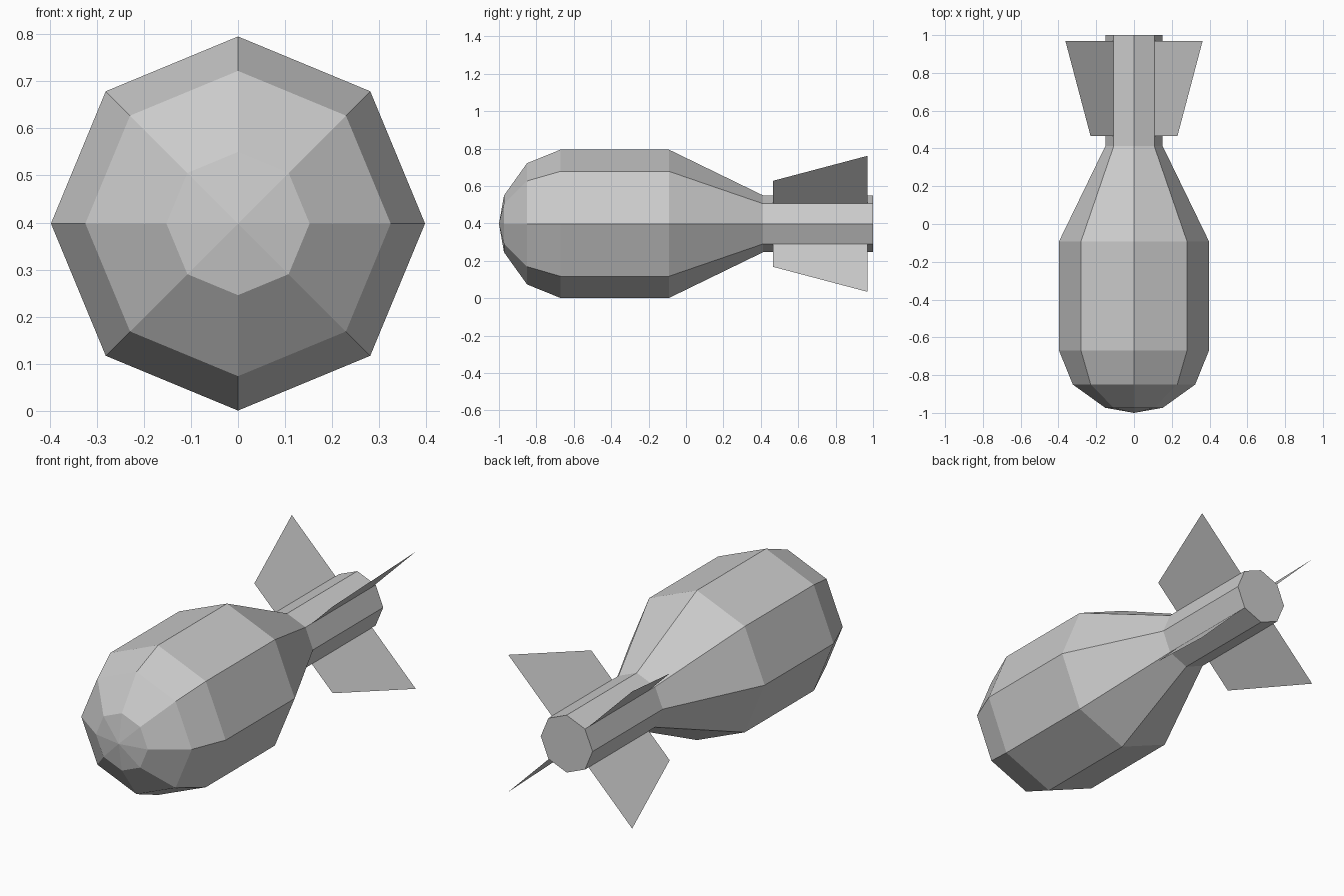
import bpy, bmesh
from math import sin, cos, pi

if "Cube" in bpy.data.objects:
    bpy.data.objects.remove(bpy.data.objects["Cube"])

CZ = 0.398   # height of the long axis
SIDES = 8


def make_object(name, bm):
    mesh = bpy.data.meshes.new(name)
    bm.to_mesh(mesh)
    bm.free()
    obj = bpy.data.objects.new(name, mesh)
    bpy.context.collection.objects.link(obj)
    return obj


def ring_point(y, r, angle):
    return (r * cos(angle), y, CZ + r * sin(angle))


# Body: eight-sided lathe along y, from nose tip to flat tail end
profile = [(-0.973, 0.152), (-0.85, 0.324), (-0.67, 0.397),
           (-0.092, 0.397), (0.412, 0.152), (1.0, 0.152)]
bm = bmesh.new()
tip = bm.verts.new((0, -1, CZ))
rings = [[bm.verts.new(ring_point(y, r, 2 * pi * i / SIDES)) for i in range(SIDES)]
         for y, r in profile]
for i in range(SIDES):
    j = (i + 1) % SIDES
    bm.faces.new((tip, rings[0][i], rings[0][j]))
    for a, b in zip(rings, rings[1:]):
        bm.faces.new((a[i], b[i], b[j], a[j]))
bm.faces.new(rings[-1])
bmesh.ops.recalc_face_normals(bm, faces=bm.faces)
make_object("bomb_body", bm)

# Tail fins: four single-sheet blades on the diagonals
fin_outline = [(0.465, 0.15), (0.465, 0.325), (0.97, 0.514), (0.97, 0.15)]
for k in range(4):
    bm = bmesh.new()
    angle = pi / 4 + k * pi / 2
    bm.faces.new([bm.verts.new(ring_point(y, r, angle)) for y, r in fin_outline])
    make_object(f"tail_fin_{k + 1}", bm)
